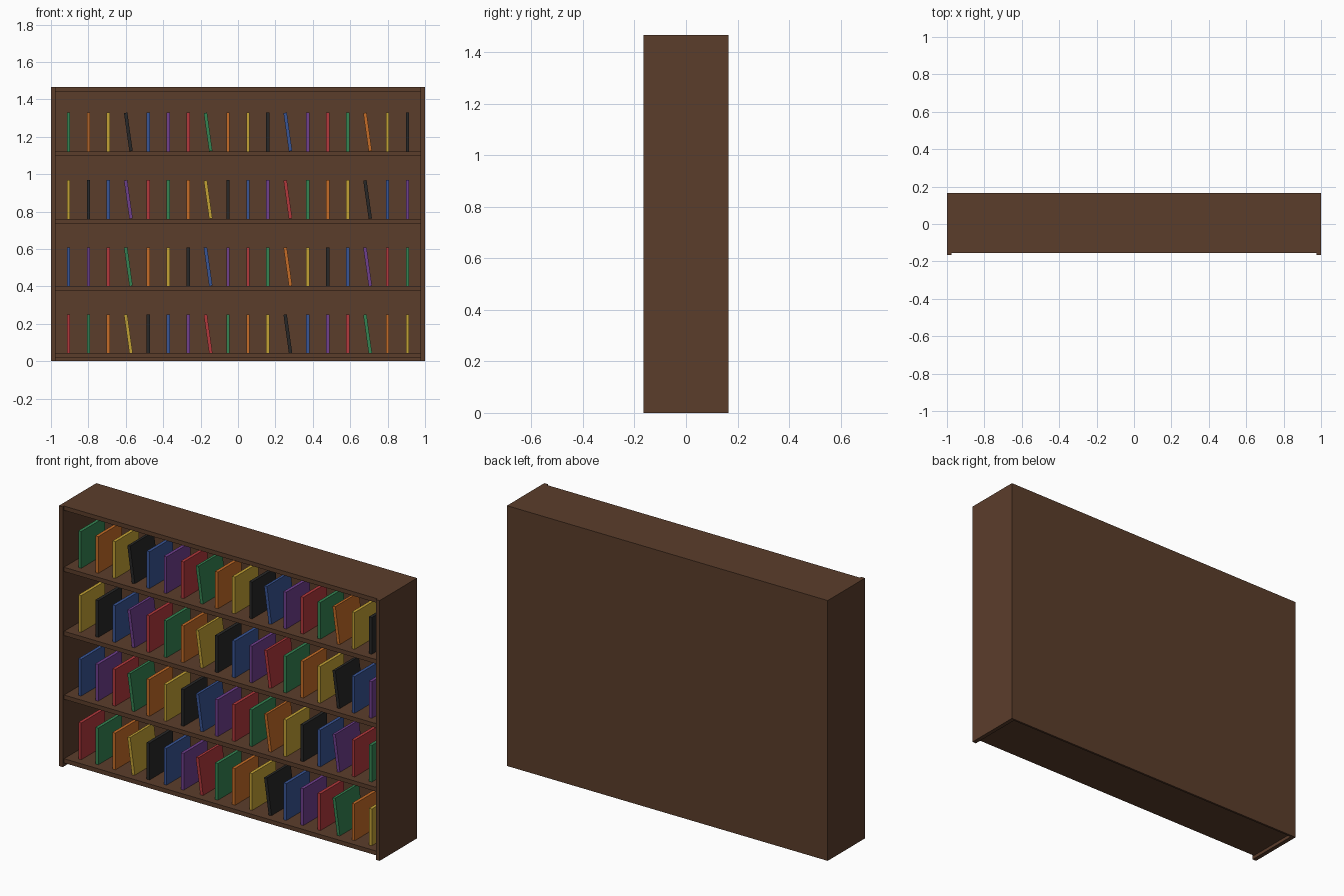
import bpy
import math

if "Cube" in bpy.data.objects:
    bpy.data.objects.remove(bpy.data.objects["Cube"])


def material(name, rgb):
    m = bpy.data.materials.new(name)
    m.diffuse_color = (*rgb, 1)
    m.use_nodes = True
    m.node_tree.nodes["Principled BSDF"].inputs["Base Color"].default_value = m.diffuse_color
    return m


def box(name, lo, hi, mat, tilt=0):
    centre = [(a + b) / 2 for a, b in zip(lo, hi)]
    bpy.ops.mesh.primitive_cube_add(size=1, location=centre, rotation=(0, tilt, 0))
    ob = bpy.context.object
    ob.name = name
    ob.scale = [b - a for a, b in zip(lo, hi)]
    ob.data.materials.append(mat)
    return ob


W, D, H, T = 1.0, 0.166, 1.467, 0.024
FRONT = -0.155                # shelves sit slightly behind the side panels
BACK = D - 0.012              # inner face of the back panel
INNER = W - T
SHELVES = [0.043, 0.402, 0.761, 1.122]   # top surfaces

wood = material("dark_wood", (0.105, 0.047, 0.024))
covers = [material(n, c) for n, c in (
    ("red", (0.45, 0.04, 0.045)), ("green", (0.035, 0.23, 0.085)),
    ("orange", (0.56, 0.15, 0.02)), ("yellow", (0.55, 0.36, 0.035)),
    ("black", (0.02, 0.02, 0.02)), ("blue", (0.04, 0.09, 0.30)),
    ("purple", (0.16, 0.05, 0.27)))]

# Case
box("left_side", (-W, -D, 0), (-INNER, D, H), wood)
box("right_side", (INNER, -D, 0), (W, D, H), wood)
box("top_panel", (-INNER, FRONT, H - T), (INNER, D, H), wood)
box("back_panel", (-INNER, BACK, 0), (INNER, D, H - T), wood)

# Shelves, each with a row of books; every fourth book leans left
COUNT, STEP = 18, 0.1066
BW, BH = 0.018, 0.207
for row, z in enumerate(SHELVES):
    box(f"shelf_{row + 1}", (-INNER, FRONT, z - T), (INNER, BACK, z), wood)
    for i in range(COUNT):
        x = (i - (COUNT - 1) / 2) * STEP
        tilt = math.radians(-8) if i % 4 == 3 else 0
        box(f"book_{row + 1}_{i + 1}", (x - BW / 2, -0.115, z),
            (x + BW / 2, 0.095, z + BH), covers[(i + 5 * row) % 7], tilt)
